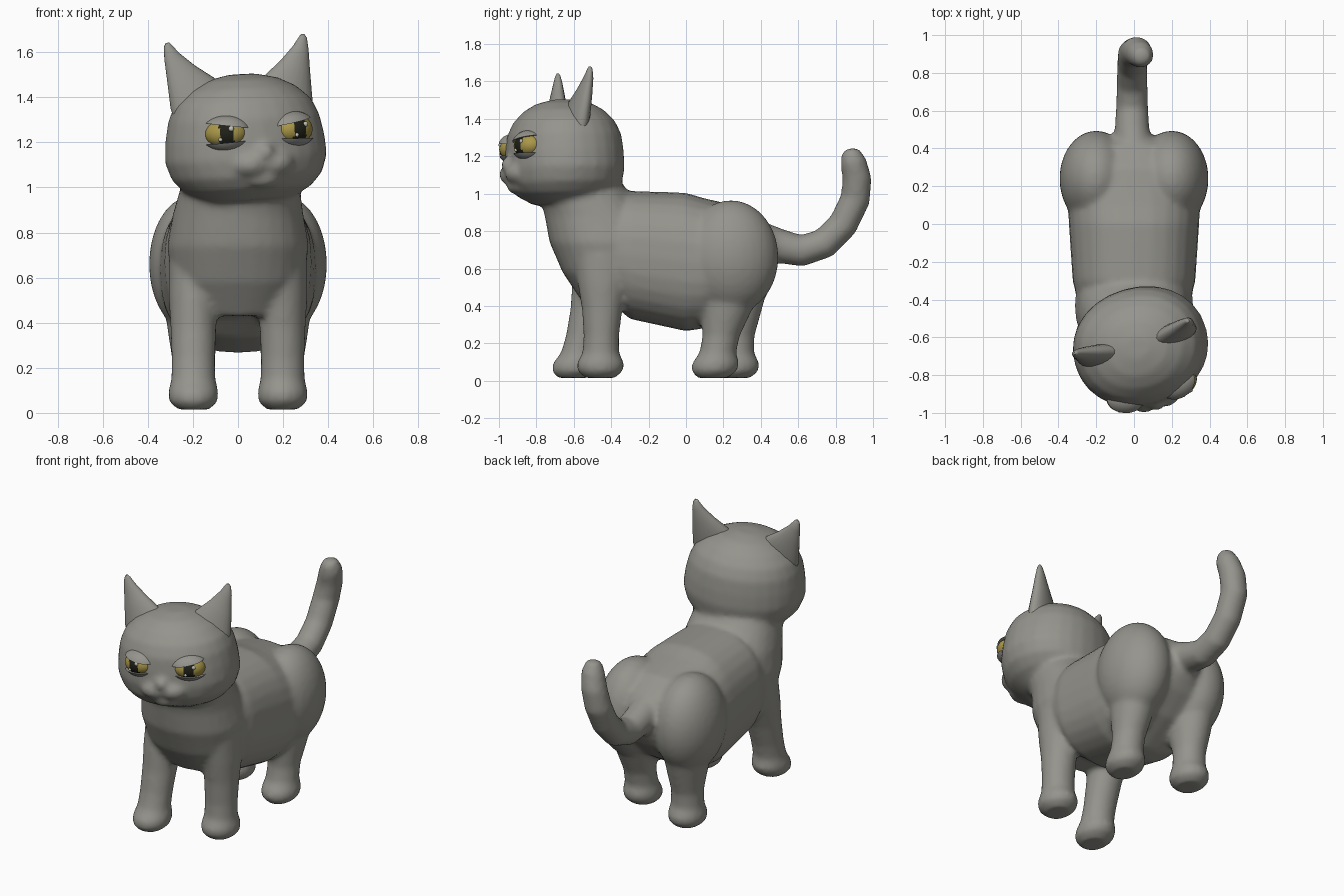
import bpy, bmesh, math
from mathutils import Vector, Matrix

if "Cube" in bpy.data.objects:
    bpy.data.objects.remove(bpy.data.objects["Cube"])


def material(name, rgb):
    m = bpy.data.materials.new(name)
    m.diffuse_color = (*rgb, 1)
    m.use_nodes = True
    m.node_tree.nodes["Principled BSDF"].inputs["Base Color"].default_value = m.diffuse_color
    return m


FUR = material("grey fur", (0.30, 0.295, 0.265))
IRIS = material("yellow iris", (0.40, 0.31, 0.065))
PUPIL = material("black pupil", (0.015, 0.015, 0.01))
GLINT = material("pale glint", (0.55, 0.55, 0.50))

# Turned and slightly tilted head frame
HEAD = (Matrix.Translation((0.03, -0.65, 1.22))
        @ Matrix.Rotation(math.radians(16), 4, 'Z')
        @ Matrix.Rotation(math.radians(-3.5), 4, 'Y'))


def loft(bm, rings, power=2.0, n=28, mat=Matrix()):
    """Closed skin over rings of (centre, half-axis u, half-axis v)."""
    loops = []
    for c, u, v in rings:
        loop = []
        for i in range(n):
            a = 2 * math.pi * i / n
            ca, sa = math.cos(a), math.sin(a)
            ca = math.copysign(abs(ca) ** (2 / power), ca)
            sa = math.copysign(abs(sa) ** (2 / power), sa)
            loop.append(bm.verts.new(mat @ (Vector(c) + Vector(u) * ca + Vector(v) * sa)))
        loops.append(loop)
    faces = [bm.faces.new(loops[0]), bm.faces.new(loops[-1][::-1])]
    for a, b in zip(loops, loops[1:]):
        for i in range(n):
            j = (i + 1) % n
            faces.append(bm.faces.new((a[i], b[i], b[j], a[j])))
    bmesh.ops.recalc_face_normals(bm, faces=faces)


def upright(rows):
    """Rows of x, y, z, half width, half depth."""
    return [((x, y, z), (rx, 0, 0), (0, ry, 0)) for x, y, z, rx, ry in rows]


def ball(bm, c, r, mat=Matrix(), seg=28, rows=18):
    m = mat @ Matrix.Translation(c) @ Matrix.Diagonal((*r, 1))
    return bmesh.ops.create_uvsphere(bm, u_segments=seg, v_segments=rows, radius=1, matrix=m)


def finish(name, bm, mats, angle=60):
    me = bpy.data.meshes.new(name)
    bm.to_mesh(me)
    bm.free()
    ob = bpy.data.objects.new(name, me)
    bpy.context.collection.objects.link(ob)
    for m in mats:
        me.materials.append(m)
    bpy.ops.object.select_all(action='DESELECT')
    ob.select_set(True)
    bpy.context.view_layer.objects.active = ob
    bpy.ops.object.shade_smooth_by_angle(angle=math.radians(angle))
    return ob


bm = bmesh.new()

# Trunk: y, half width, underside, back
trunk = [(-.55, .20, .60, .85), (-.45, .29, .46, .95), (-.30, .325, .33, 1.015),
         (0, .345, .265, 1.005), (.10, .35, .28, .975), (.30, .30, .40, .93),
         (.42, .20, .52, .85), (.47, .10, .60, .78)]
loft(bm, [((0, y, (b + t) / 2), (w, 0, 0), (0, 0, (t - b) / 2)) for y, w, b, t in trunk], 2.4)

# Chest and neck
loft(bm, upright([(0, -.42, .43, .20, .14), (0, -.42, .58, .29, .24), (0, -.43, .74, .315, .30),
                  (0, -.47, .88, .29, .285), (.01, -.54, 1.0, .265, .245),
                  (.02, -.60, 1.12, .24, .20)]), 2.2)

# Legs, each leaning from its hip towards its foot: side, top y, foot y, hind?
for side, top, foot, hind in ((1, -.44, -.46, 0), (-1, -.44, -.61, 0),
                              (1, .27, .14, 1), (-1, .27, .265, 1)):
    if hind:
        shape = [(.62, .15, .18), (.48, .13, .165), (.35, .112, .13), (.24, .095, .10)]
        ball(bm, (side * .2, .24, .66), (.195, .255, .305))
    else:
        shape = [(.68, .11, .16), (.52, .11, .135), (.38, .102, .108), (.24, .097, .095)]
    shape += [(.15, .098, .098), (.09, .112, .128), (.05, .108, .12), (.015, .07, .08)]
    loft(bm, upright([(side * .198, foot + (top - foot) * z / .65, z, rx, ry)
                      for z, rx, ry in shape]))

# Tail: x, y, z, radius
tail = [(0, .40, .75, .10), (-.01, .50, .72, .092), (-.01, .62, .695, .085), (-.01, .74, .735, .082),
        (-.01, .84, .835, .08), (-.005, .905, .97, .08), (.015, .915, 1.08, .078),
        (.035, .895, 1.17, .07), (.04, .88, 1.225, .05), (.04, .877, 1.242, .025)]
rings = []
for i, (x, y, z, r) in enumerate(tail):
    p, q = tail[max(i - 1, 0)], tail[min(i + 1, len(tail) - 1)]
    t = Vector((0, q[1] - p[1], q[2] - p[2])).normalized()
    rings.append(((x, y, z), (r, 0, 0), (0, -t.z * r, t.y * r)))
loft(bm, rings)

# Skull: height, half width, half depth
skull = [(-.275, .20, .17), (-.225, .285, .26), (-.17, .335, .30), (-.09, .362, .315),
         (0, .355, .312), (.09, .337, .302), (.16, .305, .27), (.22, .24, .215),
         (.26, .16, .15), (.283, .06, .06)]
loft(bm, upright([(0, 0, z, rx, ry) for z, rx, ry in skull]), 2.1, mat=HEAD)

# Muzzle, nose and chin
for s in (-1, 1):
    ball(bm, (s * .055, -.275, -.115), (.085, .07, .06), HEAD)
ball(bm, (0, -.305, -.065), (.045, .048, .042), HEAD)
ball(bm, (0, -.26, -.18), (.085, .06, .045), HEAD)

# One fused, softened skin
body = finish("body", bm, [FUR])
rm = body.modifiers.new("fuse", 'REMESH')
rm.mode = 'VOXEL'
rm.voxel_size = 0.016
rm.use_smooth_shade = True
sm = body.modifiers.new("soften", 'SMOOTH')
sm.factor = 0.5
sm.iterations = 7

for s, label in ((-1, "left"), (1, "right")):
    # Ear: rings run from outer and inner base corners to the tip
    bm = bmesh.new()
    rings = []
    for xo, zo, xi, zi, y, d in ((.30, .04, .06, .20, 0, .06), (.328, .15, .12, .275, .02, .055),
                                 (.33, .27, .20, .335, .04, .04), (.333, .37, .265, .395, .055, .025),
                                 (.33, .425, .293, .43, .06, .014), (.32, .442, .304, .442, .06, .006)):
        c = Vector((s * (xo + xi) / 2, y, (zo + zi) / 2))
        rings.append((c, (s * (xo - xi) / 2, 0, (zo - zi) / 2), (0, d, 0)))
    loft(bm, rings, n=20, mat=HEAD)
    finish(label + "_ear", bm, [FUR])

    # Eyeball with blocky pupil chosen by position on the front
    frame = HEAD @ Matrix.Translation((s * .155, -.245, .028)) @ Matrix.Rotation(s * math.radians(18), 4, 'Z')
    bm = bmesh.new()
    ball(bm, (0, 0, 0), (.093, .07, .066), seg=48, rows=32)
    bmesh.ops.rotate(bm, verts=bm.verts, cent=(0, 0, 0), matrix=Matrix.Identity(3))
    for f in bm.faces:
        c = f.calc_center_median()
        if c.y < 0 and abs(c.x + s * .004) < .032 and abs(c.z) < .048:
            f.material_index = 1
    bm.transform(frame)
    finish(label + "_eye", bm, [IRIS, PUPIL])

    # Glints
    bm = bmesh.new()
    ball(bm, (.026, -.064, .022), (.012, .008, .012), frame, 12, 8)
    ball(bm, (-.024, -.064, -.024), (.009, .007, .009), frame, 12, 8)
    finish(label + "_glint", bm, [GLINT])

    # Upper and lower eyelids: shells sliced by slanted planes
    for part, height, sign, tilt in (("upper", .037, 1, .16), ("lower", -.040, -1, -.04)):
        bm = bmesh.new()
        ball(bm, (0, .004, 0), (.112, .084, .082), seg=32, rows=24)
        bmesh.ops.bisect_plane(bm, geom=bm.verts[:] + bm.edges[:] + bm.faces[:],
                               plane_co=(0, 0, height),
                               plane_no=Vector((-s * tilt, 0, 1)).normalized() * sign,
                               clear_inner=True)
        bmesh.ops.holes_fill(bm, edges=[e for e in bm.edges if e.is_boundary])
        bm.transform(frame)
        finish(label + "_" + part + "_lid", bm, [FUR])
